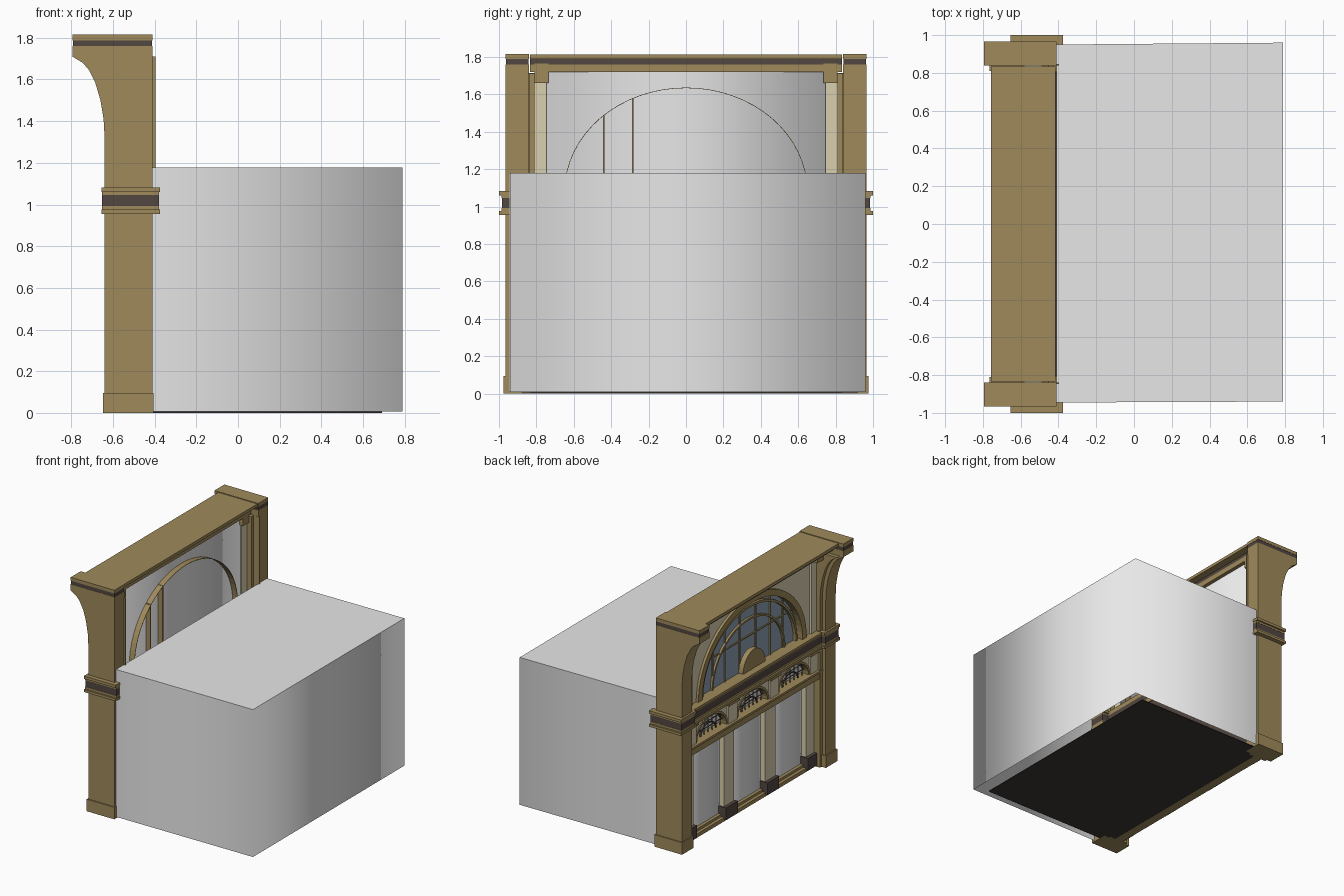
import bpy, bmesh, math

if "Cube" in bpy.data.objects:
    bpy.data.objects.remove(bpy.data.objects["Cube"])

# ---------- materials ----------
def mat(name, c):
    m = bpy.data.materials.new(name)
    m.diffuse_color = (*c, 1)
    m.use_nodes = True
    m.node_tree.nodes["Principled BSDF"].inputs["Base Color"].default_value = m.diffuse_color
    return m

TAN = mat("tan_stone", (.35, .255, .105))
DARK = mat("dark_brown", (.085, .063, .053))
CREAM = mat("cream_stone", (.70, .63, .43))
GREY = mat("plain_grey", (.8, .8, .8))
GLASS = mat("blue_glass", (.27, .35, .45))
BLACK = mat("floor_black", (.045, .038, .034))

# ---------- helpers ----------
def finish(name, bm, m, smooth=False, recalc=True):
    if recalc:
        bmesh.ops.recalc_face_normals(bm, faces=bm.faces)
    me = bpy.data.meshes.new(name)
    bm.to_mesh(me)
    bm.free()
    me.materials.append(m)
    for p in me.polygons:
        p.use_smooth = smooth
    ob = bpy.data.objects.new(name, me)
    bpy.context.collection.objects.link(ob)
    return ob

def prism(name, pts, a, b, m, axis='x'):
    """Extrude a closed profile: (y,z) along x, or (x,z) along y."""
    bm = bmesh.new()
    place = (lambda p, t: (t, p[0], p[1])) if axis == 'x' else (lambda p, t: (p[0], t, p[1]))
    f = bm.faces.new([bm.verts.new(place(p, a)) for p in pts])
    r = bmesh.ops.extrude_face_region(bm, geom=[f])
    vs = [v for v in r['geom'] if isinstance(v, bmesh.types.BMVert)]
    bmesh.ops.translate(bm, verts=vs, vec=(b - a, 0, 0) if axis == 'x' else (0, b - a, 0))
    # the extrusion keeps the start face, so the solid is closed
    return finish(name, bm, m)

def box(name, x0, x1, y0, y1, z0, z1, m):
    return prism(name, [(y0, z0), (y1, z0), (y1, z1), (y0, z1)], x0, x1, m)

def arc(cy, cz, a, b, n=32):
    return [(cy + a * math.cos(math.pi * i / n), cz + b * math.sin(math.pi * i / n)) for i in range(n + 1)]

def ring(name, cy, cz, a, b, w, x0, x1, m, n=32):
    prism(name, arc(cy, cz, a, b, n) + arc(cy, cz, a - w, b - w, n)[::-1], x0, x1, m)

def wall_strip(name, path, z0, z1):
    """Smooth-shaded open wall following a plan path."""
    bm = bmesh.new()
    lo = [bm.verts.new((x, y, z0)) for x, y in path]
    hi = [bm.verts.new((x, y, z1)) for x, y in path]
    for i in range(len(path) - 1):
        bm.faces.new((lo[i], lo[i + 1], hi[i + 1], hi[i]))
    finish(name, bm, GREY, True, False)

# ---------- room behind the facade ----------
wall_strip("room_walls", [(-.41, -.945), (.79, -.94), (.79, .96), (-.41, .95)], .007, 1.178)
bm = bmesh.new()
bm.faces.new([bm.verts.new(p) for p in
              ((-.41, -.945, 1.178), (.79, -.94, 1.178), (.79, .96, 1.178), (-.41, .95, 1.178))])
finish("room_roof", bm, GREY, False, False)
box("room_floor", -.50, .69, -.88, .92, 0, .006, BLACK)
box("facade_lining", -.44, -.43, -.84, .84, .006, .95, DARK)

# ---------- big end pillars ----------
curve = [(-.64, 1.32), (-.645, 1.41), (-.66, 1.5), (-.685, 1.585), (-.715, 1.645), (-.745, 1.68), (-.795, 1.71)]
body = [(-.41, 0), (-.64, 0)] + curve + [(-.795, 1.76), (-.41, 1.76)]
inner = [(-.45, 0), (-.61, 0)] + [(x + .03, z) for x, z in curve] + [(-.45, 1.71)]
for s, tag in ((1, "left"), (-1, "right")):
    def sbox(name, x0, x1, y0, y1, z0, z1, m):
        box(f"{tag}_{name}", x0, x1, min(s*y0, s*y1), max(s*y0, s*y1), z0, z1, m)
    prism(tag + "_pillar", body, s * .84, s * .965, TAN, 'y')
    prism(tag + "_pillar_inner_step", inner, s * .81, s * .84, TAN, 'y')
    sbox("pillar_base", -.648, -.405, .83, .975, 0, .095, TAN)
    sbox("pillar_cap_band", -.793, -.412, .842, .963, 1.76, 1.788, DARK)
    sbox("pillar_cap", -.795, -.41, .84, .965, 1.788, 1.815, TAN)
    # belt moulding around the pillar
    for z0, z1, gx, gy, m in ((.955, .975, .035, .035, TAN), (.975, .992, .032, .022, TAN),
                              (.992, 1.045, .032, .02, DARK), (1.045, 1.06, .032, .022, TAN),
                              (1.06, 1.082, .035, .035, TAN)):
        sbox("pillar_belt", -.62 - gx, -.41 + gx, .84 - gy, .965 + gy, z0, z1, m)
    # cream pilaster beside the arch
    sbox("upper_pilaster", -.58, -.49, .745, .84, 1.08, 1.715, CREAM)
    sbox("upper_pilaster_cap", -.64, -.47, .735, .81, 1.66, 1.765, TAN)
    sbox("upper_pilaster_edge", -.43, -.397, .838, .846, 1.08, 1.71, TAN)

# ---------- cornice: overhanging cap on a recessed band ----------
prism("cornice", [(-.47, 1.72), (-.67, 1.72), (-.71, 1.745), (-.71, 1.76), (-.47, 1.76)], -.835, .835, TAN, 'y')
box("cornice_band", -.70, -.475, -.835, .835, 1.76, 1.788, DARK)
box("cornice_cap", -.758, -.415, -.835, .835, 1.788, 1.812, TAN)

# ---------- frieze between storeys ----------
for z0, z1, x, m in ((.955, .975, -.63, TAN), (.975, .992, -.617, TAN), (.992, 1.045, -.615, DARK),
                     (1.045, 1.06, -.617, TAN), (1.06, 1.08, -.63, TAN)):
    box("frieze", x, -.43, -.84, .84, z0, z1, m)

# ---------- upper storey with the great arch ----------
A, B, Z = .65, .556, 1.08
prism("arch_wall", [(-.81, Z), (-.81, 1.73), (.81, 1.73), (.81, Z)] + arc(0, Z, A, B), -.565, -.525, CREAM)
wall_strip("upper_back_wall", [(-.53, -.745), (-.50, -.745), (-.50, .745), (-.53, .745)], Z, 1.72)
ring("arch_back_reveal", 0, Z, A, B, .003, -.56, -.455, TAN)
ring("arch_moulding", 0, Z, A + .03, B + .03, .05, -.585, -.525, TAN)
ring("arch_inner_moulding", 0, Z, A - .05, B - .05, .018, -.56, -.53, TAN)
ring("window_ring", 0, Z, .46, .40, .016, -.552, -.53, TAN)
prism("arch_glass", arc(0, Z, A, B), -.535, -.528, GLASS)
for y in (-.44, -.285, -.1, .1, .285, .44):
    top = Z + B * math.sqrt(1 - (y / A) ** 2)
    back = -.46 if y < -.2 else -.53
    box("arch_mullion", -.545, back, y - .004, y + .004, Z, top, TAN)
box("arch_crossbar", -.545, -.53, -.55, .55, 1.33, 1.338, TAN)
prism("emblem_disc", arc(0, 1.10, .14, .15), -.60, -.56, TAN)

# ---------- lower storey: three bays ----------
for y in (-.77, -.26, .26, .77):
    box("pier", -.56, -.50, y - .065, y + .065, .1, .71, CREAM)
    box("pier_plinth", -.585, -.50, y - .075, y + .075, .012, .11, DARK)
    box("transom_pier", -.595, -.53, y - .055, y + .055, .77, .92, CREAM)
    box("transom_pier_cap", -.61, -.53, y - .065, y + .065, .92, .957, TAN)
box("sill", -.57, -.50, -.84, .84, 0, .03, TAN)
box("sill_upper", -.545, -.50, -.84, .84, .03, .05, TAN)
box("transom_beam", -.605, -.47, -.84, .84, .705, .755, TAN)
box("transom_beam_cap", -.615, -.47, -.84, .84, .755, .772, TAN)

for cy in (-.515, 0, .515):
    c, a, b = .775, .195, .15
    # grey bay panel and transom pane
    for z0, z1 in ((.03, .71), (.77, .957)):
        wall_strip("bay_panel", [(-.49, cy - .2575), (-.52, cy - .2575), (-.52, cy + .2575), (-.49, cy + .2575)], z0, z1)
    prism("transom_arch", [(cy - .2575, c), (cy - .2575, .957), (cy + .2575, .957), (cy + .2575, c)]
          + arc(cy, c, a, b, 20), -.58, -.54, CREAM)
    ring("transom_trim", cy, c, a + .008, b + .008, .018, -.588, -.53, TAN, 20)
    ring("transom_fan", cy, c, .10, .08, .008, -.56, -.55, DARK, 16)
    for d in (-.15, -.1, -.05, 0, .05, .1, .15):
        h = b * math.sqrt(1 - (d / a) ** 2)
        box("transom_bar", -.558, -.552, cy + d - .002, cy + d + .002, c, c + h, DARK)
    for h in (.045, .09):
        w = a * math.sqrt(1 - (h / b) ** 2)
        box("transom_crossbar", -.558, -.552, cy - w, cy + w, c + h - .002, c + h + .002, DARK)
